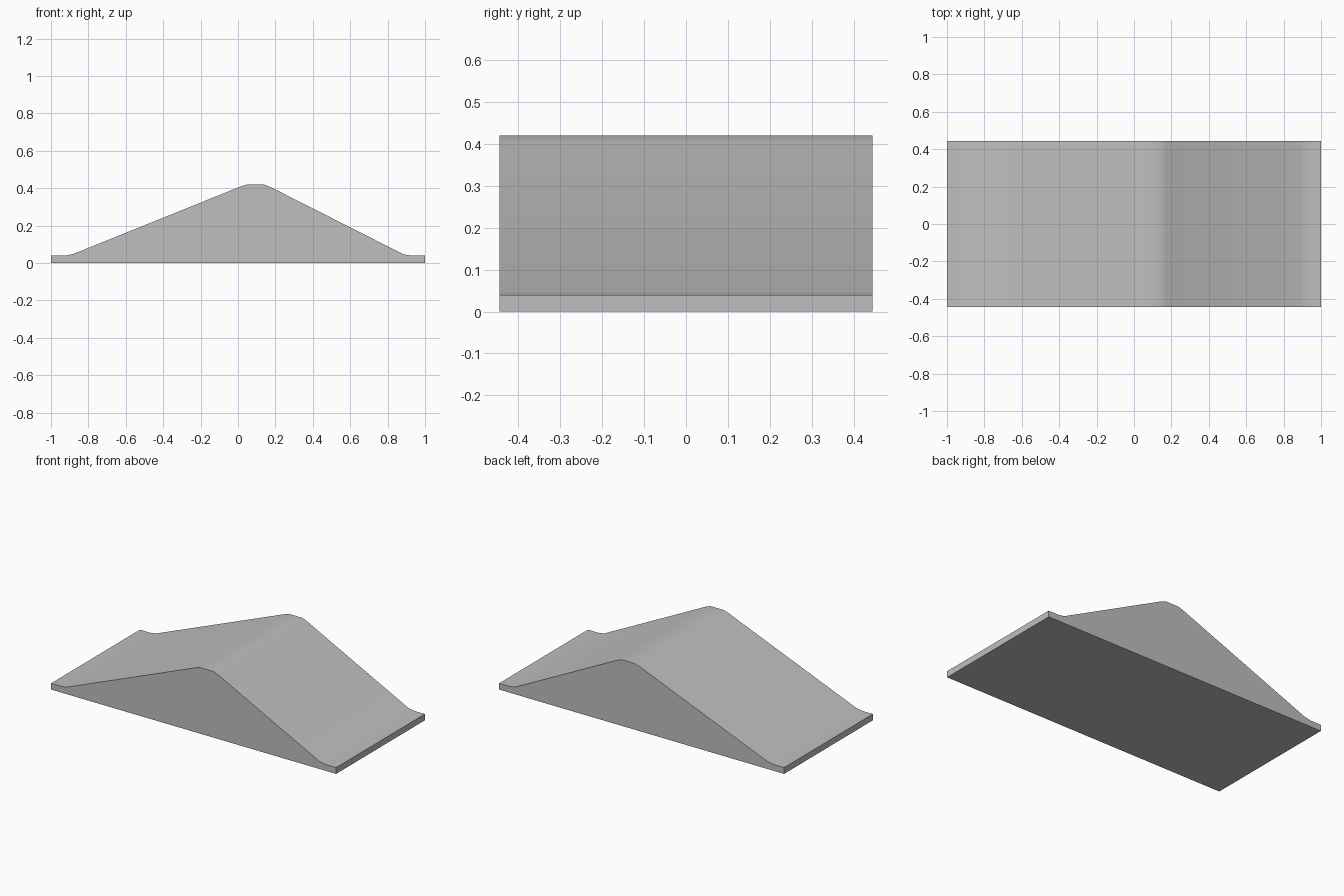
import bpy, bmesh, math

cube = bpy.data.objects.get("Cube")
if cube:
    bpy.data.objects.remove(cube, do_unlink=True)

HALF_WIDTH = 0.445

# Plain grey material
grey = bpy.data.materials.new("plain_grey")
grey.use_nodes = True
colour = (0.52, 0.52, 0.52, 1)
grey.diffuse_color = colour
grey.node_tree.nodes["Principled BSDF"].inputs["Base Color"].default_value = colour

# Side profile: flat lips, long slope, flat crest, steeper slope
profile = [(-1, 0), (1, 0), (1, 0.04), (0.925, 0.04), (0.885, 0.047),
           (0.175, 0.406), (0.14, 0.42), (0.05, 0.42), (0.015, 0.41),
           (-0.88, 0.049), (-0.92, 0.04), (-1, 0.04)]

# Ramp body, the profile extruded across the width
bm = bmesh.new()
side = bm.faces.new([bm.verts.new((x, -HALF_WIDTH, z)) for x, z in profile])
extruded = bmesh.ops.extrude_face_region(bm, geom=[side])
verts = [e for e in extruded["geom"] if isinstance(e, bmesh.types.BMVert)]
bmesh.ops.translate(bm, verts=verts, vec=(0, 2 * HALF_WIDTH, 0))
bmesh.ops.recalc_face_normals(bm, faces=bm.faces)

mesh = bpy.data.meshes.new("ramp")
bm.to_mesh(mesh)
bm.free()
mesh.materials.append(grey)
ramp = bpy.data.objects.new("ramp", mesh)
bpy.context.collection.objects.link(ramp)

# Soft crest and lips, crisp outer edges
bpy.ops.object.select_all(action="DESELECT")
ramp.select_set(True)
bpy.context.view_layer.objects.active = ramp
bpy.ops.object.shade_smooth_by_angle(angle=math.radians(30))
